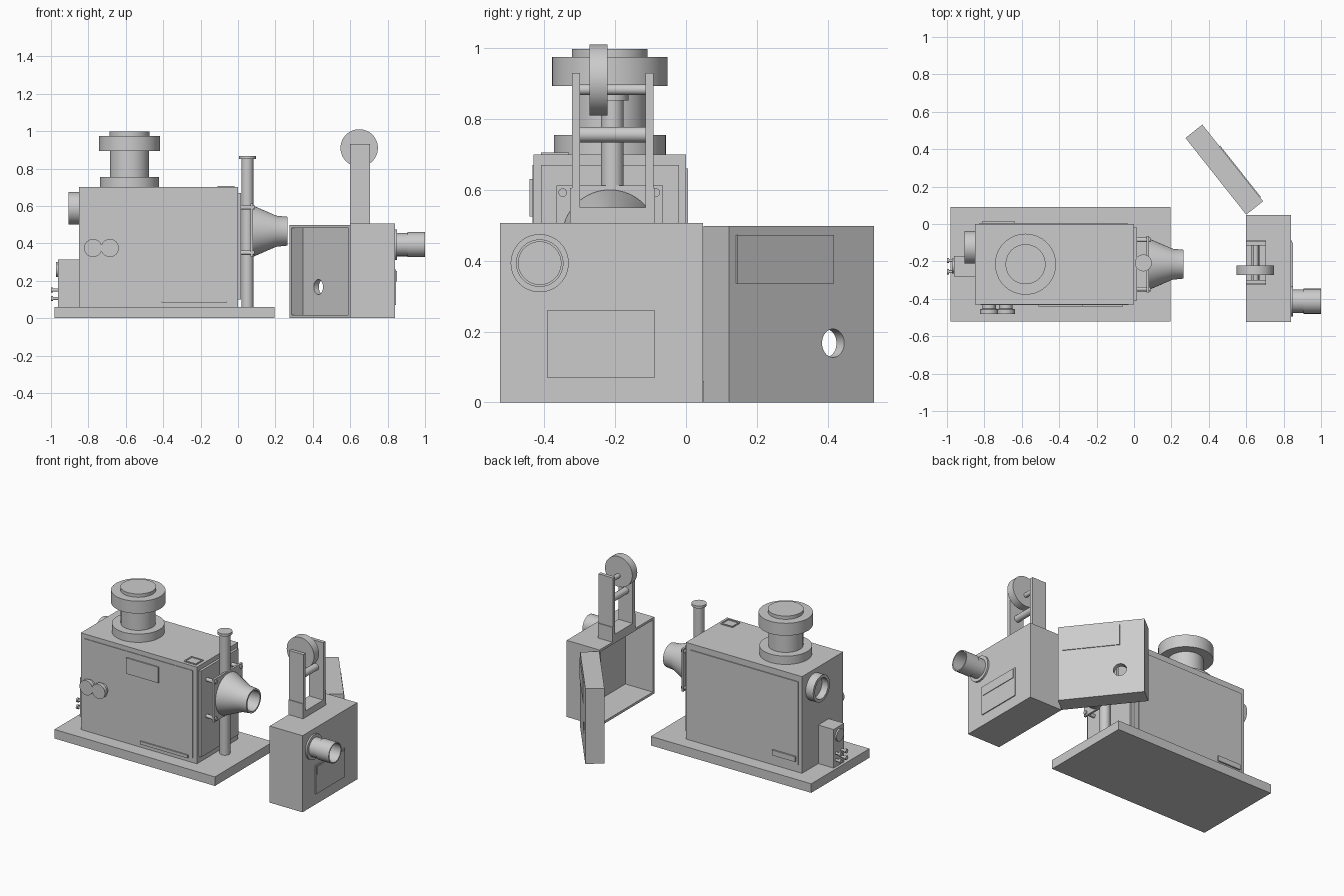
import bpy, bmesh, math
from mathutils import Matrix, Vector

if "Cube" in bpy.data.objects:
    bpy.data.objects.remove(bpy.data.objects["Cube"])


def finish(name, bm, matrix=None, smooth=False):
    bmesh.ops.recalc_face_normals(bm, faces=bm.faces)
    me = bpy.data.meshes.new(name)
    bm.to_mesh(me)
    bm.free()
    ob = bpy.data.objects.new(name, me)
    bpy.context.collection.objects.link(ob)
    if matrix:
        ob.matrix_world = matrix
    bpy.context.view_layer.objects.active = ob
    bpy.ops.object.select_all(action='DESELECT')
    ob.select_set(True)
    if smooth:
        bpy.ops.object.shade_smooth_by_angle(angle=math.radians(35))
    return ob


def box(name, x, y, z, matrix=None, open_dir=None, wall=0.02, depth=0.0):
    """Box from ranges; open_dir hollows out the face pointing that way."""
    bm = bmesh.new()
    bmesh.ops.create_cube(bm, size=1)
    for v in bm.verts:
        v.co = [r[0] + (c + 0.5) * (r[1] - r[0]) for c, r in zip(v.co, (x, y, z))]
    if open_dir:
        d = Vector(open_dir)
        bm.normal_update()
        face = max(bm.faces, key=lambda f: f.normal.dot(d))
        bmesh.ops.inset_region(bm, faces=[face], thickness=wall)
        new = bmesh.ops.extrude_discrete_faces(bm, faces=[face])['faces']
        bmesh.ops.translate(bm, verts=new[0].verts, vec=-d * depth)
    return finish(name, bm, matrix)


AXES = {'X': Matrix.Rotation(math.pi / 2, 4, 'Y'),
        'Y': Matrix.Rotation(-math.pi / 2, 4, 'X'),
        'Z': Matrix.Identity(4)}


def lathe(name, profile, loc, axis='Z', n=48, matrix=None):
    """Revolve (radius, height) points around an axis through loc."""
    bm = bmesh.new()
    vs = [bm.verts.new((r, 0, h)) for r, h in profile]
    es = [bm.edges.new(p) for p in zip(vs, vs[1:])]
    bmesh.ops.spin(bm, geom=vs + es, cent=(0, 0, 0), axis=(0, 0, 1),
                   angle=2 * math.pi, steps=n)
    bmesh.ops.remove_doubles(bm, verts=bm.verts, dist=1e-5)
    m = Matrix.Translation(loc) @ AXES[axis]
    return finish(name, bm, matrix @ m if matrix else m, True)


def rod(name, r, length, loc, axis, n=24, matrix=None):
    return lathe(name, [(0, 0), (r, 0), (r, length), (0, length)], loc, axis, n, matrix)


# Lamp house on its base plate
box("base_plate", (-0.98, 0.195), (-0.52, 0.09), (0, 0.06))
box("lamp_house", (-0.85, 0), (-0.43, 0), (0.06, 0.7))
box("back_door", (-0.825, -0.035), (-0.01, 0.006), (0.11, 0.66))
box("back_latch", (-0.81, -0.64), (0, 0.016), (0.13, 0.165))
box("front_door", (-0.82, -0.03), (-0.434, -0.42), (0.09, 0.67))
box("front_plate", (-0.51, -0.275), (-0.442, -0.42), (0.525, 0.63))
box("front_strip", (-0.41, -0.06), (-0.442, -0.42), (0.085, 0.105))
box("top_plate", (-0.11, -0.02), (-0.41, -0.33), (0.69, 0.706), open_dir=(0, 0, 1),
    wall=0.012, depth=0.004)
box("end_panel", (-0.01, 0.016), (-0.41, -0.02), (0.1, 0.67))

# Chimney
lathe("chimney", [(0, 0.69), (0.158, 0.69), (0.158, 0.755), (0.105, 0.755),
                  (0.105, 0.893), (0.163, 0.893), (0.163, 0.975), (0.107, 0.975),
                  (0.107, 0.997), (0, 0.997)], (-0.58, -0.215, 0), n=64)

# Rear port, recessed
lathe("rear_port", [(0, 0.045), (0.068, 0.045), (0.068, 0), (0.087, 0),
                    (0.087, 0.06), (0, 0.06)], (-0.905, -0.125, 0.588), 'X')

# Front knobs
for i, x in enumerate((-0.775, -0.685)):
    lathe(f"front_knob_{i}", [(0, 0), (0.048, 0), (0.048, 0.025), (0.036, 0.03),
                              (0.036, 0.06), (0, 0.06)], (x, -0.482, 0.375), 'Y')

# Electrical box with dial and four terminals
box("terminal_box", (-0.962, -0.85), (-0.28, -0.17), (0.06, 0.315))
rod("terminal_dial", 0.04, 0.02, (-0.972, -0.225, 0.26), 'X', 32)
for y in (-0.255, -0.195):
    for z in (0.105, 0.15):
        lathe("terminal", [(0, 0), (0.014, 0), (0.014, 0.012), (0.008, 0.012),
                           (0.008, 0.045), (0, 0.045)], (-1.0, y, z), 'X', 20)

# Lens stand: post, plate, spacer rods and cone
lathe("lens_post", [(0, 0.05), (0.032, 0.05), (0.032, 0.852), (0.045, 0.852),
                    (0.045, 0.868), (0, 0.868)], (0.05, -0.208, 0))
box("lens_plate", (0.066, 0.08), (-0.365, -0.065), (0.33, 0.612))
for y in (-0.348, -0.085):
    for z in (0.592, 0.35):
        rod("spacer_rod", 0.012, 0.078, (0.01, y, z), 'X', 20)
lathe("projection_lens", [(0, 0.07), (0.135, 0.07), (0.135, 0.085), (0.083, 0.205),
                          (0.077, 0.265), (0.066, 0.265), (0.066, 0.17), (0, 0.17)],
      (0, -0.215, 0.465), 'X', 64)

# Camera case, open toward the lamp house
box("camera_case", (0.6, 0.84), (-0.525, 0.048), (0, 0.507), open_dir=(-1, 0, 0),
    wall=0.022, depth=0.2)
lathe("camera_lens", [(0, 0), (0.082, 0), (0.082, 0.016), (0.062, 0.016),
                      (0.062, 0.07), (0.067, 0.07), (0.067, 0.165), (0.06, 0.165),
                      (0.06, 0.03), (0, 0.03)], (0.835, -0.413, 0.393), 'X')
box("case_panel", (0.83, 0.846), (-0.392, -0.088), (0.07, 0.26))
box("case_panel_label", (0.84, 0.85), (-0.38, -0.098), (0.195, 0.252))

# Swung-open door: local x runs out from the hinge, -y is the outside
hinge = Matrix.Translation((0.6, 0.05, 0)) @ Matrix.Rotation(math.radians(128.4), 4, 'Z')
door = box("camera_door", (0, 0.523), (-0.115, 0), (0, 0.498), hinge,
           open_dir=(0, 1, 0), wall=0.024, depth=0.08)
box("door_plate", (0.026, 0.375), (-0.12, -0.11), (0.336, 0.472), hinge)
cutter = rod("door_hole_cutter", 0.04, 0.1, (0.375, -0.16, 0.167), 'Y', 40, hinge)
cutter.hide_render = True
cutter.hide_set(True)
mod = door.modifiers.new("hole", 'BOOLEAN')
mod.operation = 'DIFFERENCE'
mod.object = cutter
mod.solver = 'EXACT'
bpy.context.view_layer.update()
bpy.context.view_layer.objects.active = door
bpy.ops.object.modifier_apply(modifier=mod.name)
bpy.data.objects.remove(cutter)

# Pulley tower on the case
box("tower_foot", (0.6, 0.705), (-0.32, -0.095), (0.5, 0.55))
for s, name in ((-1, "front"), (1, "back")):
    for part, out, z in (("post", 0.115, (0.5, 0.93)), ("post_cheek", 0.12, (0.5, 0.605))):
        y = sorted((-0.207 + s * 0.092, -0.207 + s * out))
        box(f"tower_{name}_{part}", (0.6, 0.705), y, z)
rod("tower_lower_rod", 0.022, 0.2, (0.65, -0.308, 0.756), 'Y')
rod("pulley_axle", 0.015, 0.2, (0.65, -0.308, 0.883), 'Y')
rod("pulley_wheel", 0.1, 0.052, (0.648, -0.273, 0.91), 'Y', 64)
